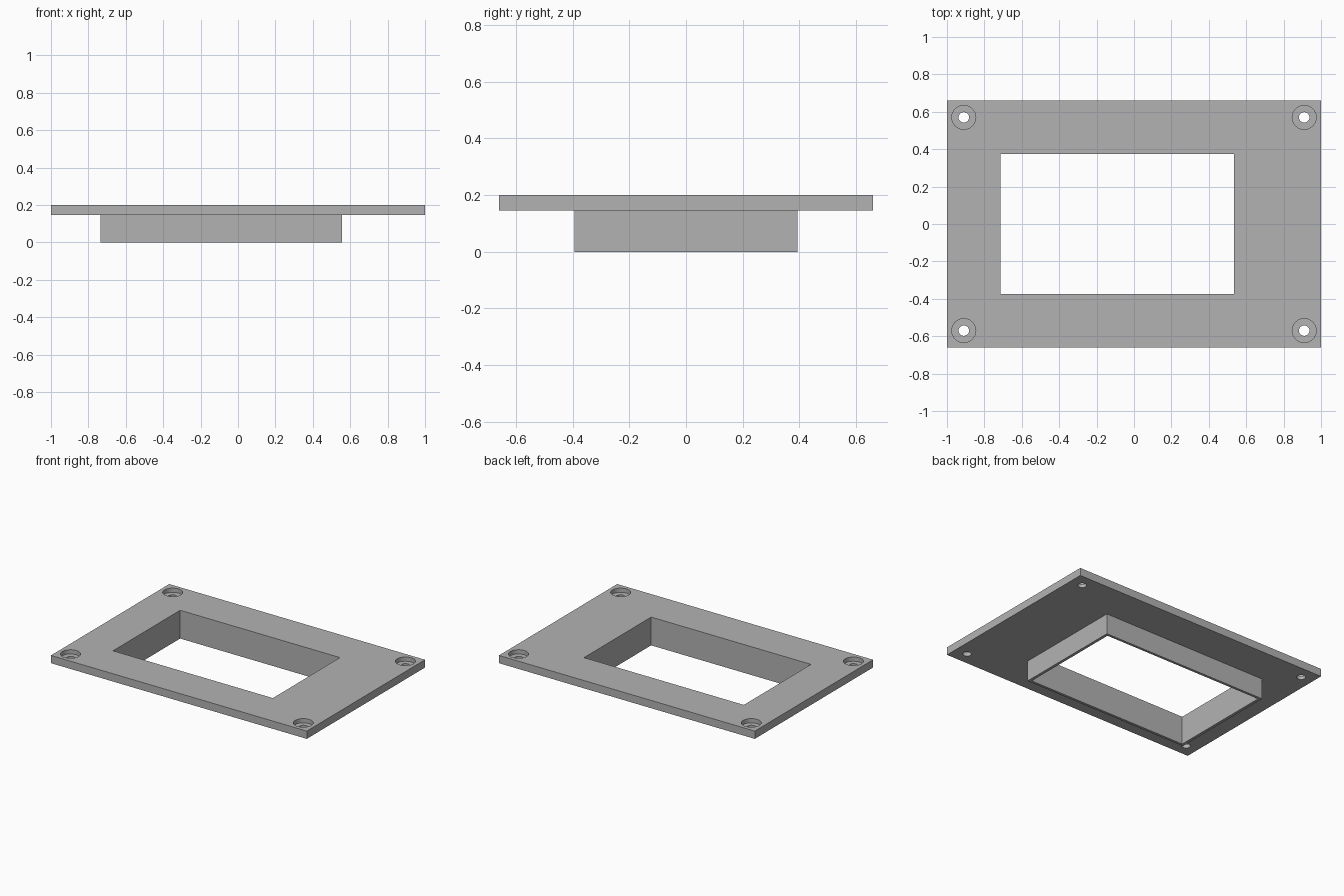
import bpy

cube = bpy.data.objects.get("Cube")
if cube:
    bpy.data.objects.remove(cube, do_unlink=True)

grey = bpy.data.materials.new("plain grey")
grey.use_nodes = True
colour = (0.45, 0.45, 0.45, 1)
grey.diffuse_color = colour
grey.node_tree.nodes["Principled BSDF"].inputs["Base Color"].default_value = colour

TOP, UNDERSIDE = 0.2, 0.145
HOLE_X, HOLE_Y = 0.91, 0.57


def box(name, x0, x1, y, z0, z1):
    """Box symmetric about y = 0."""
    bpy.ops.mesh.primitive_cube_add(size=1, location=((x0 + x1) / 2, 0, (z0 + z1) / 2))
    ob = bpy.context.object
    ob.name = name
    ob.scale = (x1 - x0, 2 * y, z1 - z0)
    bpy.ops.object.transform_apply(location=True, rotation=False, scale=True)
    ob.data.materials.append(grey)
    return ob


def cylinder(name, x, y, radius, z0, z1):
    bpy.ops.mesh.primitive_cylinder_add(vertices=48, radius=radius, depth=z1 - z0,
                                        location=(x, y, (z0 + z1) / 2))
    ob = bpy.context.object
    ob.name = name
    ob.data.materials.append(grey)
    return ob


def combine(target, tool, operation):
    """Apply a boolean and discard the tool."""
    mod = target.modifiers.new("boolean", "BOOLEAN")
    mod.operation, mod.solver, mod.object = operation, "EXACT", tool
    bpy.context.view_layer.objects.active = target
    bpy.ops.object.modifier_apply(modifier=mod.name)
    bpy.data.objects.remove(tool, do_unlink=True)


# Flange plate with the off-centre collar below it
frame = box("mounting_frame", -1, 1, 0.66, UNDERSIDE, TOP)
combine(frame, box("collar", -0.735, 0.555, 0.393, 0, UNDERSIDE + 0.02), "UNION")

# Window through plate and collar
combine(frame, box("window_cutter", -0.715, 0.535, 0.375, -0.1, 0.3), "DIFFERENCE")

# Counterbored screw holes in the corners
for sx in (-1, 1):
    for sy in (-1, 1):
        x, y = sx * HOLE_X, sy * HOLE_Y
        combine(frame, cylinder("counterbore_cutter", x, y, 0.064, TOP - 0.03, 0.3), "DIFFERENCE")
        combine(frame, cylinder("screw_hole_cutter", x, y, 0.028, 0.1, 0.3), "DIFFERENCE")

bpy.ops.object.select_all(action="DESELECT")
frame.select_set(True)
bpy.context.view_layer.objects.active = frame
bpy.ops.object.shade_smooth_by_angle()
